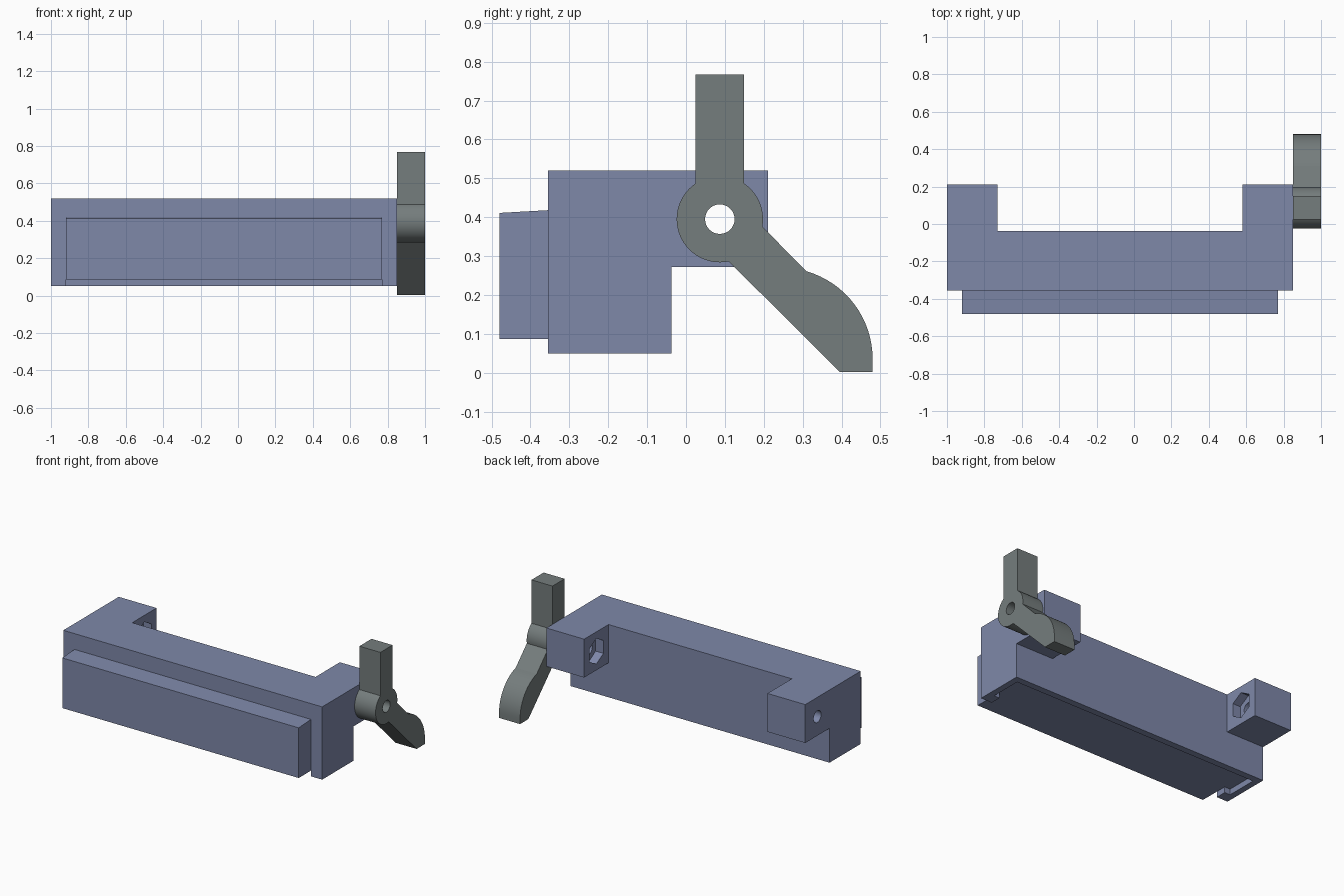
import bpy, bmesh, math
from mathutils import Vector

if "Cube" in bpy.data.objects:
    bpy.data.objects.remove(bpy.data.objects["Cube"])

AXIS_Y, AXIS_Z = 0.087, 0.395      # pivot line shared by lever and arms


def material(name, rgb):
    m = bpy.data.materials.new(name)
    m.diffuse_color = (*rgb, 1)
    m.use_nodes = True
    m.node_tree.nodes["Principled BSDF"].inputs["Base Color"].default_value = m.diffuse_color
    return m


BLUE = material("slate_blue", (0.209, 0.246, 0.397))
GREY = material("warm_grey", (0.178, 0.205, 0.205))


def prism(name, outline, lo, hi, axis="x", mat=None):
    """Extrude a flat outline: (y, z) points along x, or (x, y) points along z."""
    bm = bmesh.new()
    place = (lambda a, b: (lo, a, b)) if axis == "x" else (lambda a, b: (a, b, lo))
    face = bm.faces.new([bm.verts.new(place(a, b)) for a, b in outline])
    top = bmesh.ops.extrude_face_region(bm, geom=[face])["geom"]
    step = Vector((hi - lo, 0, 0)) if axis == "x" else Vector((0, 0, hi - lo))
    bmesh.ops.translate(bm, vec=step, verts=[g for g in top if isinstance(g, bmesh.types.BMVert)])
    bmesh.ops.recalc_face_normals(bm, faces=bm.faces)
    mesh = bpy.data.meshes.new(name)
    bm.to_mesh(mesh)
    bm.free()
    ob = bpy.data.objects.new(name, mesh)
    bpy.context.collection.objects.link(ob)
    if mat:
        mesh.materials.append(mat)
    return ob


def arc(cy, cz, r, start, end, n):
    angles = [math.radians(start + (end - start) * i / n) for i in range(n + 1)]
    return [(cy + r * math.cos(a), cz + r * math.sin(a)) for a in angles]


def ring(r, n, start=0):
    return arc(AXIS_Y, AXIS_Z, r, start, start + 360, n)[:-1]


def rect(a0, a1, b0, b1):
    return [(a0, b0), (a1, b0), (a1, b1), (a0, b1)]


def cut(ob, cutter):
    mod = ob.modifiers.new(cutter.name, "BOOLEAN")
    mod.operation, mod.solver, mod.object = "DIFFERENCE", "EXACT", cutter
    cutter.hide_render = True
    cutter.hide_set(True)


def smooth(ob):
    bpy.ops.object.select_all(action="DESELECT")
    ob.select_set(True)
    bpy.context.view_layer.objects.active = ob
    bpy.ops.object.shade_smooth_by_angle(angle=math.radians(25))


# Body: stepped profile, with the middle of the rear cut away to leave two arms
body = prism("body", [(-0.355, 0.05), (-0.037, 0.05), (-0.037, 0.272), (0.211, 0.272),
                      (0.211, 0.52), (-0.355, 0.52)], -1.0, 0.85, mat=BLUE)
smooth(body)
cut(body, prism("rear_gap_cutter", rect(-0.037, 0.4, 0.15, 0.7), -0.73, 0.58))

# Pivot hole through both arms, and hexagonal nut pockets on their inner faces
cut(body, prism("pivot_hole_cutter", ring(0.038, 32), -1.1, 0.95))
cut(body, prism("nut_pocket_cutter", ring(0.083, 6, 30), -0.785, 0.635))

# T-shaped slot under the body, open to the front
cut(body, prism("slot_cutter", [(-0.92, -0.45), (0.77, -0.45), (0.77, -0.285), (0.81, -0.285),
                                (0.81, -0.08), (-0.96, -0.08), (-0.96, -0.285), (-0.92, -0.285)],
                0.0, 0.087, axis="z"))

# Front jaw plate with a slightly sloping top
prism("front_plate", [(-0.48, 0.087), (-0.33, 0.087), (-0.33, 0.42), (-0.355, 0.418),
                      (-0.48, 0.411)], -0.92, 0.77, mat=BLUE)

# Lever: hub, upright post and curved grip in one outline
outline = arc(AXIS_Y, AXIS_Z, 0.111, 124, 282, 28)
outline += [(0.395, 0.002), (0.48, 0.002)]
outline += arc(0.245, 0.035, 0.235, 0, 74, 16)
outline += arc(AXIS_Y, AXIS_Z, 0.111, -10, 56, 12)
outline += [(0.149, 0.767), (0.025, 0.767)]
lever = prism("lever", outline, 0.85, 1.0, mat=GREY)
smooth(lever)
cut(lever, prism("lever_hole_cutter", ring(0.038, 32), 0.8, 1.1))
